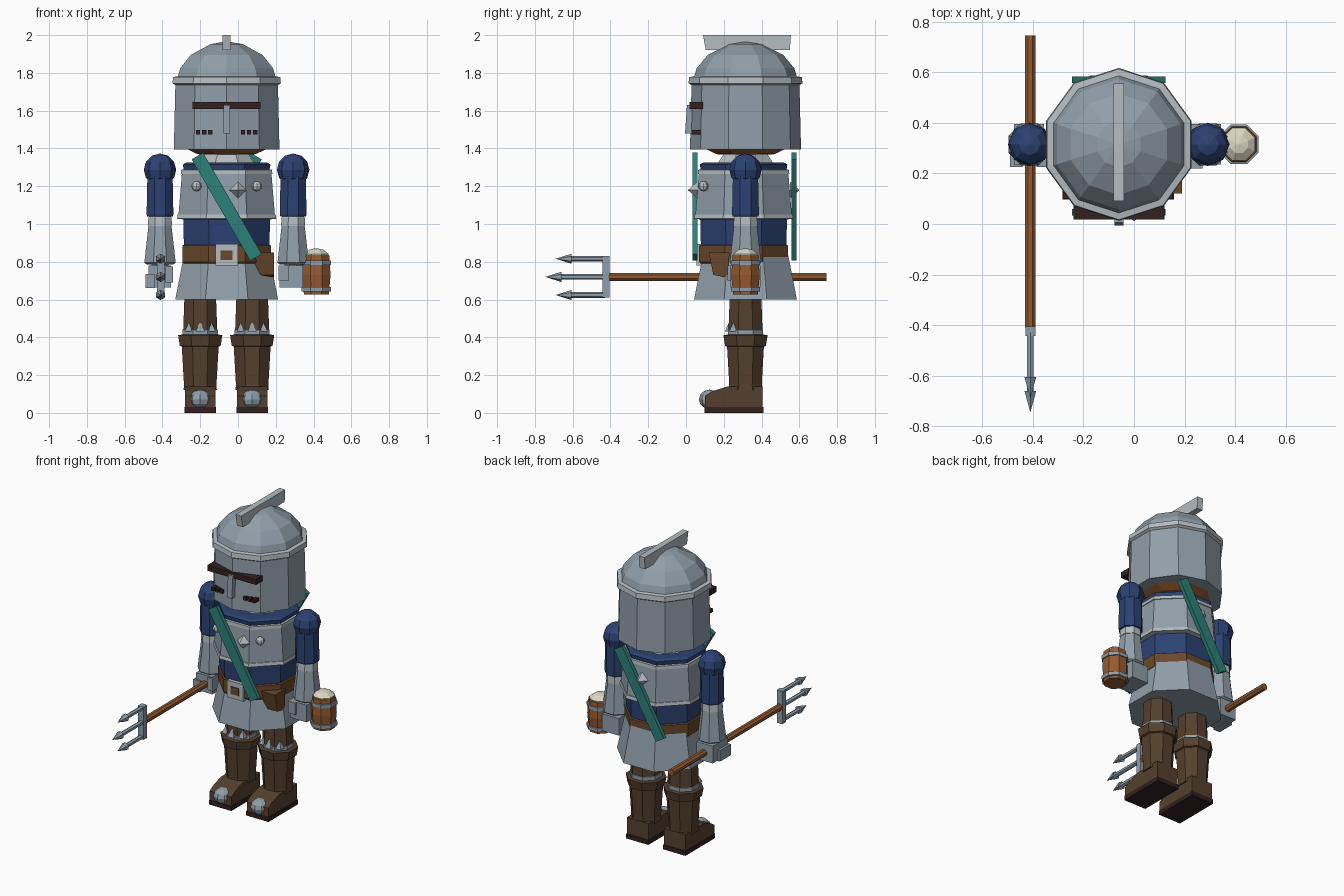
import bpy, bmesh
from math import pi, cos, sin, atan2, hypot
from mathutils import Matrix, Vector

cube = bpy.data.objects.get("Cube")
if cube:
    bpy.data.objects.remove(cube, do_unlink=True)


def material(name, *rgb):
    m = bpy.data.materials.new(name)
    m.use_nodes = True
    m.diffuse_color = (*rgb, 1)
    m.node_tree.nodes["Principled BSDF"].inputs["Base Color"].default_value = (*rgb, 1)
    return m


STEEL = material("steel", .28, .345, .40)
LIGHT = material("light_steel", .46, .51, .54)
BLUE = material("blue_cloth", .024, .054, .17)
BOOT = material("dark_leather", .09, .051, .026)
BELT = material("belt_leather", .145, .064, .023)
WOOD = material("wood", .30, .105, .03)
TEAL = material("teal_cloth", .025, .215, .19)
DARK = material("dark_slot", .032, .015, .014)
FOAM = material("foam", .72, .68, .54)

CX, CY = -.06, .315
TO_FRONT = Matrix.Rotation(pi / 2, 4, 'X')    # local z becomes -y
TO_BACK = Matrix.Rotation(-pi / 2, 4, 'X')


def finish(name, bm, mat):
    bmesh.ops.recalc_face_normals(bm, faces=bm.faces)
    me = bpy.data.meshes.new(name)
    bm.to_mesh(me)
    bm.free()
    me.materials.append(mat)
    ob = bpy.data.objects.new(name, me)
    bpy.context.collection.objects.link(ob)
    return ob


def lathe(name, profile, mat, at=(CX, CY, 0), sides=8, turn=None, rot=Matrix()):
    """Faceted solid from (half width, height) pairs; flat side forward by default."""
    bm = bmesh.new()
    flat = turn is None
    turn = pi / sides if flat else turn
    grow = 1 / cos(pi / sides) if flat else 1
    move = Matrix.Translation(at) @ rot
    rings = []
    for r, z in profile:
        if r == 0:
            rings.append([bm.verts.new(move @ Vector((0, 0, z)))] * sides)
            continue
        angles = [turn + 2 * pi * i / sides for i in range(sides)]
        rings.append([bm.verts.new(move @ Vector((r * grow * cos(a), r * grow * sin(a), z))) for a in angles])
    for low, high in zip(rings, rings[1:]):
        for i in range(sides):
            j = (i + 1) % sides
            bm.faces.new(list(dict.fromkeys((low[i], low[j], high[j], high[i]))))
    for ring, (r, z) in ((rings[0], profile[0]), (rings[-1], profile[-1])):
        if r:
            bm.faces.new(ring)
    return finish(name, bm, mat)


def prism(name, outline, x0, x1, mat):
    """Side outline of (y, z) points pulled across x."""
    bm = bmesh.new()
    a, b = [[bm.verts.new((x, y, z)) for y, z in outline] for x in (x0, x1)]
    bm.faces.new(a)
    bm.faces.new(b)
    for i in range(len(a)):
        bm.faces.new((a[i - 1], a[i], b[i], b[i - 1]))
    return finish(name, bm, mat)


def box(name, x, y, z, mat):
    return prism(name, [(y[0], z[0]), (y[1], z[0]), (y[1], z[1]), (y[0], z[1])], *x, mat)


def ball(name, at, r, mat, scale=(1, 1, 1), u=8, v=6):
    bm = bmesh.new()
    bmesh.ops.create_uvsphere(bm, u_segments=u, v_segments=v, radius=r,
                              matrix=Matrix.Translation(at) @ Matrix.Diagonal((*scale, 1)))
    return finish(name, bm, mat)


# Helmet: ten-sided wall, rim, dome and crest
ten = dict(sides=10, turn=pi / 2)
lathe("helmet_wall", [(.294, 1.395), (.285, 1.76)], STEEL, **ten)
lathe("helmet_rim", [(.285, 1.735), (.302, 1.745), (.298, 1.778), (.27, 1.782)], LIGHT, **ten)
lathe("helmet_dome", [(.275, 1.77), (.258, 1.825), (.2, 1.895), (.09, 1.952), (0, 1.967)], STEEL, **ten)
prism("helmet_crest", [(.105, 1.92), (.55, 1.92), (.555, 2.0), (.09, 2.0)], CX - .021, CX + .021, LIGHT)

# Face: eye slot, nose guard, breathing holes
box("eye_slot", (CX - .18, CX + .18), (.018, .09), (1.608, 1.645), DARK)
prism("nose_guard", [(-.005, 1.48), (.07, 1.48), (.07, 1.63), (.005, 1.63)], CX - .018, CX + .018, STEEL)
for side in (-1, 1):
    for i in range(3):
        x = CX + side * (.087 + .032 * i)
        box("breathing_hole", (x - .011, x + .011), (.03, .09), (1.475, 1.497), DARK)

# Head underside and neck
lathe("chin", [(.10, 1.365), (.155, 1.37), (.21, 1.397)], WOOD)
lathe("neck_guard", [(.16, 1.30), (.11, 1.38)], LIGHT)

# Torso, from skirt up to collar
BODY = (CX, .305, 0)
lathe("skirt", [(.272, .6), (.225, .84)], STEEL, (CX, CY, 0))
lathe("belt", [(.228, .79), (.235, .80), (.235, .885), (.228, .89)], BELT, BODY)
lathe("waist_cloth", [(.226, .87), (.23, 1.04)], BLUE, BODY)
lathe("breastplate", [(.25, 1.03), (.255, 1.05), (.236, 1.28)], STEEL, BODY)
lathe("breastplate_lower_edge", [(.235, 1.025), (.263, 1.028), (.259, 1.05), (.245, 1.052)], LIGHT, BODY)
lathe("breastplate_upper_edge", [(.23, 1.262), (.242, 1.265), (.24, 1.287), (.22, 1.29)], LIGHT, BODY)
lathe("collar", [(.225, 1.275), (.232, 1.315), (.215, 1.325), (.15, 1.325)], BLUE, BODY)

# Buckle and pouch
box("buckle", (-.12, 0), (.055, .09), (.78, .893), LIGHT)
box("buckle_centre", (-.092, -.03), (.05, .06), (.81, .86), BELT)
pouch = prism("pouch", [(.12, .85), (.23, .85), (.225, .735), (.2, .72), (.145, .73)], .09, .19, BELT)

# Sash, front and back, slanted opposite ways
for name, y, side in (("sash_front", .047, 1), ("sash_back", .571, -1)):
    top, end = Vector((CX - side * .155, y, 1.36)), Vector((CX + side * .155, y, .823))
    run = end - top
    strip = box(name, (-.035, .035), (-.013, .013), (-run.length / 2, run.length / 2), TEAL)
    strip.location = (top + end) / 2
    strip.rotation_euler.y = atan2(run.x, run.z) + pi

# Studs on the chest and back
for x in (CX - .16, CX + .16):
    ball("chest_stud", (x, .092, 1.2), .027, LIGHT)
for name, at, rot in (("chest_spike", (0, .06, 1.18), TO_FRONT), ("back_spike", (CX, .55, 1.18), TO_BACK)):
    lathe(name, [(.045, 0), (0, .05)], LIGHT, at, sides=4, turn=0, rot=rot)

# Arms
for side, x in (("right", -.413), ("left", .292)):
    at = (x, CY, 0)
    ball(side + "_shoulder", (x, CY, 1.287), .086, BLUE)
    lathe(side + "_upper_arm", [(.068, 1.04), (.071, 1.05), (.066, 1.29)], BLUE, at)
    lathe(side + "_elbow_band", [(.055, .985), (.064, .99), (.061, 1.035), (.05, 1.05)], LIGHT, at)
    lathe(side + "_forearm", [(.07, .785), (.083, .795), (.06, 1.0)], STEEL, at)
    lathe(side + "_wrist", [(.045, .76), (.045, .80)], STEEL, at)
box("right_hand", (-.475, -.355), (.235, .395), (.665, .78), STEEL)
box("right_fingers", (-.49, -.44), (.225, .34), (.66, .735), STEEL)
box("right_thumb", (-.385, -.345), (.225, .29), (.69, .775), STEEL)
box("left_hand", (.22, .345), (.235, .395), (.665, .78), STEEL)
box("left_fingers", (.215, .27), (.22, .31), (.70, .78), STEEL)
box("mug_handle", (.30, .36), (.29, .34), (.68, .79), STEEL)

# Mug with hoops and foam
MUG = (.415, CY, 0)
lathe("mug", [(.066, .627), (.075, .73), (.068, .835)], WOOD, MUG)
for z in (.655, .795):
    lathe("mug_hoop", [(.065, z - .013), (.078, z - .012), (.078, z + .012), (.065, z + .013)], STEEL, MUG)
lathe("mug_foam", [(.06, .82), (.064, .842), (.035, .865), (0, .872)], FOAM, MUG)

# Trident pointing forward
X, Z = -.41, .72
lathe("trident_shaft", [(.021, -.745), (.021, .41)], WOOD, (X, 0, Z), rot=TO_FRONT)
box("trident_crossbar", (X - .02, X + .02), (-.442, -.405), (.61, .83), STEEL)
for dz, reach in ((-.096, .61), (0, .665), (.096, .61)):
    at = (X, 0, Z + dz)
    lathe("trident_prong", [(.013, .43), (.013, reach)], STEEL, at, sides=6, rot=TO_FRONT)
    lathe("trident_tip", [(.027, reach - .005), (0, reach + .08)], STEEL, at, sides=6, turn=pi / 2, rot=TO_FRONT)

# Legs and boots
for side, x in (("right", -.2), ("left", .075)):
    at = (x, CY, 0)
    lathe(side + "_thigh", [(.088, .42), (.09, .44), (.083, .63)], BOOT, at)
    lathe(side + "_knee_band", [(.08, .40), (.093, .405), (.093, .44), (.08, .445)], STEEL, at)
    for a in (-.75, 0, .75):
        lathe(side + "_knee_spike", [(.025, .43), (0, .485)], STEEL,
              (x + .085 * sin(a), CY - .085 * cos(a), 0), sides=4)
    lathe(side + "_boot_cuff", [(.095, .35), (.108, .355), (.117, .412), (.09, .415)], BOOT, at)
    lathe(side + "_boot_shaft", [(.088, .12), (.086, .15), (.098, .36)], BOOT, at)
    prism(side + "_foot", [(.10, .025), (.10, .09), (.14, .115), (.22, .14), (.405, .14), (.405, .025)],
          x - .08, x + .08, BOOT)
    box(side + "_sole", (x - .083, x + .083), (.097, .41), (0, .03), DARK)
    ball(side + "_toe_cap", (x, .125, .072), .06, STEEL, (1, .95, .85))
